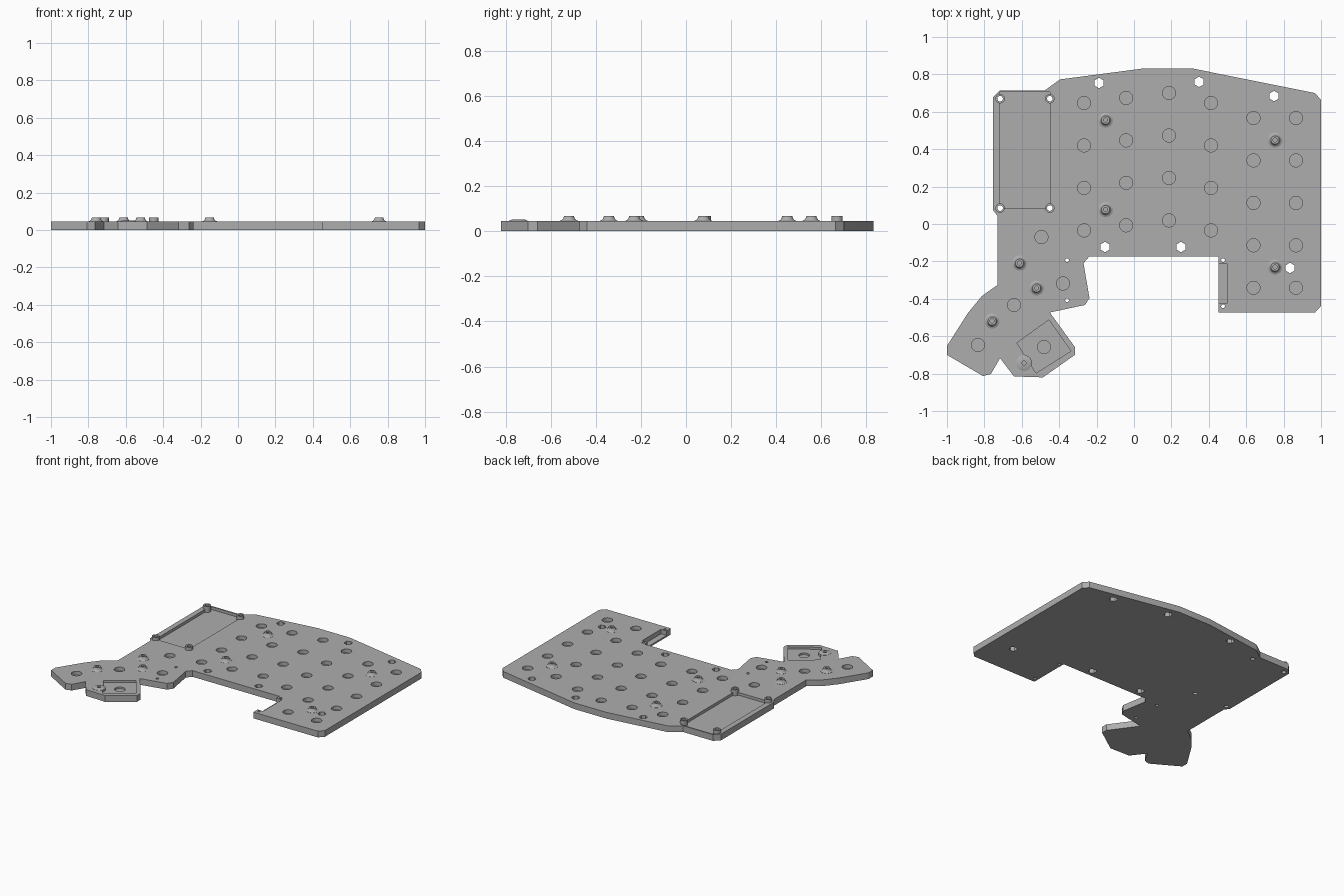
import bpy, bmesh, math

if "Cube" in bpy.data.objects:
    bpy.data.objects.remove(bpy.data.objects["Cube"])

TOP = 0.045      # plate thickness
RIM = 0.068      # height of the bosses and standoffs

grey = bpy.data.materials.new("Plate Grey")
grey.use_nodes = True
GREY = (0.42, 0.42, 0.42, 1)
grey.diffuse_color = GREY
grey.node_tree.nodes["Principled BSDF"].inputs["Base Color"].default_value = GREY


def ngon(x, y, r, n=32, turn=0.0):
    return [(x + r * math.cos(turn + 2 * math.pi * i / n),
             y + r * math.sin(turn + 2 * math.pi * i / n)) for i in range(n)]


def loft(bm, rings):
    """Closed solid through stacked rings of (outline, z)."""
    loops = [[bm.verts.new((x, y, z)) for x, y in pts] for pts, z in rings]
    bm.faces.new(loops[0][::-1])
    bm.faces.new(loops[-1])
    n = len(loops[0])
    for a, b in zip(loops, loops[1:]):
        for i in range(n):
            j = (i + 1) % n
            bm.faces.new((a[i], a[j], b[j], b[i]))


def solid(name, stacks):
    bm = bmesh.new()
    for rings in stacks:
        loft(bm, rings)
    bmesh.ops.recalc_face_normals(bm, faces=bm.faces[:])
    mesh = bpy.data.meshes.new(name)
    bm.to_mesh(mesh)
    bm.free()
    mesh.materials.append(grey)
    ob = bpy.data.objects.new(name, mesh)
    bpy.context.collection.objects.link(ob)
    return ob


def prism(pts, z0, z1):
    return [(pts, z0), (pts, z1)]


def combine(target, tool, operation):
    """Apply a boolean and discard the helper."""
    tool.hide_render = True
    mod = target.modifiers.new(tool.name, 'BOOLEAN')
    mod.object, mod.operation, mod.solver = tool, operation, 'EXACT'
    bpy.context.view_layer.objects.active = target
    bpy.ops.object.modifier_apply(modifier=mod.name)
    bpy.data.objects.remove(tool)


# Plate outline, clockwise from the rear left corner
outline = [(-.716, .715), (-.476, .715), (-.396, .773), (.053, .832), (.31, .832),
           (.968, .70), (1, .663), (1, -.438), (.968, -.473), (.453, -.473),
           (.453, -.175), (-.24, -.175), (-.27, -.21), (-.238, -.396), (-.262, -.433),
           (-.45, -.473), (-.316, -.658), (-.316, -.70), (-.487, -.82), (-.642, -.815),
           (-.716, -.717), (-.765, -.802), (-.807, -.813), (-1, -.70), (-1, -.652),
           (-.888, -.476), (-.813, -.385), (-.73, -.326), (-.73, .043), (-.754, .075),
           (-.754, .678)][::-1]
plate = solid("case_plate", [prism(outline, 0, TOP)])

# Rectangular recesses: controller bay, side slot and angled thumb bay
bay = [(-.716, .085), (-.45, .085), (-.45, .705), (-.716, .705)]
slot = [(.44, -.425), (.497, -.425), (.497, -.21), (.44, -.21)]
thumb = [(-.524, -.797), (-.337, -.679), (-.455, -.513), (-.626, -.636)]
combine(plate, solid("recess_cutter", [prism(bay, .025, .1), prism(slot, .012, .1),
                                       prism(thumb, .03, .1)]), 'DIFFERENCE')

# Round blind pockets in staggered columns, plus the thumb cluster
columns = [(-.267, .647, 4), (-.042, .674, 4), (.187, .70, 4),
           (.412, .647, 4), (.639, .567, 5), (.866, .567, 5)]
pockets = [(x, y - .227 * i) for x, y, n in columns for i in range(n)]
pockets += [(-.495, -.07), (-.38, -.318), (-.642, -.433), (-.834, -.647), (-.481, -.658)]
combine(plate, solid("pocket_cutter", [prism(ngon(x, y, .035), .018, .1)
                                       for x, y in pockets]), 'DIFFERENCE')

# Flared screw bosses and straight bay standoffs
bosses = [(-.152, .556), (-.152, .077), (.754, .449), (.754, -.23),
          (-.612, -.209), (-.521, -.342), (-.759, -.519)]
standoffs = [(x, y) for x in (-.716, -.45) for y in (.67, .085)]
flare = [(.04, .03), (.04, TOP + .001), (.031, .05), (.025, .058), (.022, RIM)]
low_flare = [(.042, .01), (.042, TOP + .001), (.03, .051)]
raised = [[(ngon(x, y, r), z) for r, z in flare] for x, y in bosses]
raised.append([(ngon(-.588, -.743, r), z) for r, z in low_flare])
raised += [prism(ngon(x, y, .025), .01, RIM) for x, y in standoffs]
combine(plate, solid("boss_tool", raised), 'UNION')

# Screw holes: blind in bosses, through in standoffs, hex sockets and pin holes
hexes = [(-.187, .754), (.348, .76), (.749, .684), (-.155, -.123), (.251, -.123), (.834, -.235)]
pins = [(-.358, -.193), (-.358, -.407), (.476, -.193), (.476, -.44)]
holes = [prism(ngon(x, y, .011, 20), .02, .1) for x, y in bosses + [(-.588, -.743)]]
holes += [prism(ngon(x, y, .015, 20), -.1, .1) for x, y in standoffs]
holes += [prism(ngon(x, y, .028, 6, math.pi / 6), -.1, .1) for x, y in hexes]
holes += [prism(ngon(x, y, .010, 16), -.1, .1) for x, y in pins]
combine(plate, solid("hole_cutter", holes), 'DIFFERENCE')

# Smooth the round walls, keep the edges crisp
bpy.ops.object.select_all(action='DESELECT')
plate.select_set(True)
bpy.context.view_layer.objects.active = plate
bpy.ops.object.shade_smooth_by_angle(angle=math.radians(25))
